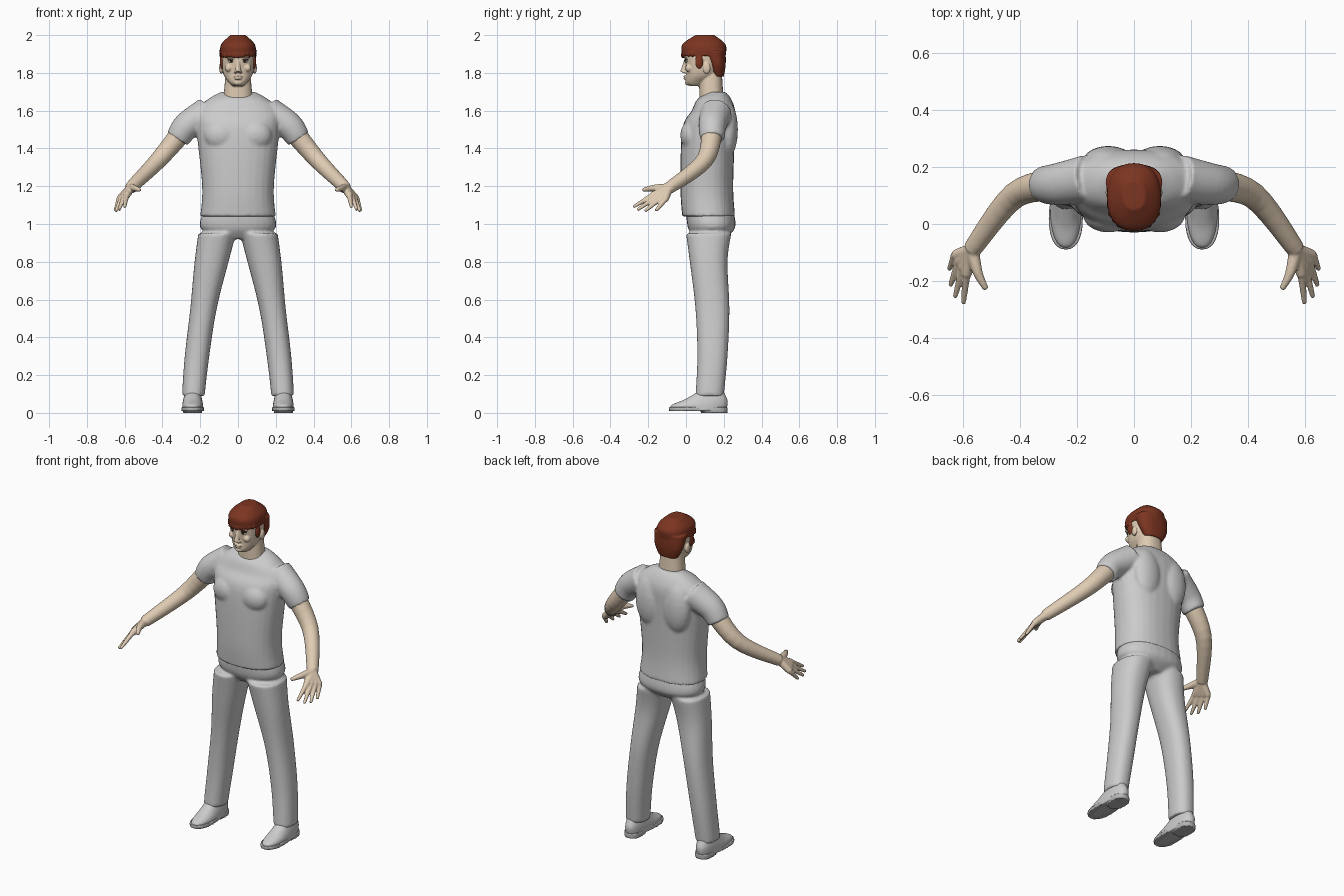
import bpy, bmesh, math, random
from mathutils import Vector, Matrix

random.seed(4)
if "Cube" in bpy.data.objects:
    bpy.data.objects.remove(bpy.data.objects["Cube"], do_unlink=True)

SIDES = 28
SQUARENESS = 2.3


def material(name, *colour):
    made = bpy.data.materials.new(name)
    made.use_nodes = True
    made.diffuse_color = (*colour, 1)
    shader = made.node_tree.nodes["Principled BSDF"]
    shader.inputs["Base Color"].default_value = (*colour, 1)
    shader.inputs["Roughness"].default_value = 0.8
    return made


CLOTH = material("grey cloth", 0.6, 0.6, 0.6)
SOLE = material("shoe sole grey", 0.45, 0.45, 0.45)
SKIN = material("skin", 0.74, 0.6, 0.45)
HAIR = material("auburn hair", 0.2, 0.035, 0.015)
WHITE = material("eye white", 0.7, 0.66, 0.6)
DARK = material("dark iris", 0.03, 0.012, 0.008)


def spline(rows, steps=6):
    """Smooth key rows into a longer run of rows."""
    padded = [rows[0], *rows, rows[-1]]
    smooth_rows = []
    for before, start, end, after in zip(padded, padded[1:], padded[2:], padded[3:]):
        before, start, end, after = map(Vector, (before, start, end, after))
        tangent_in, tangent_out = (end - before) / 2, (after - start) / 2
        for step in range(steps):
            t = step / steps
            ease = t * t * (3 - 2 * t)
            smooth_rows.append(start.lerp(end, ease)
                               + tangent_in * t * (1 - t) ** 2
                               - tangent_out * t * t * (1 - t))
    return smooth_rows + [Vector(rows[-1])]


def skin_rings(bm, rings):
    """Join rings of points into a closed surface."""
    rings = [[bm.verts.new(point) for point in ring] for ring in rings]
    for lower, upper in zip(rings, rings[1:]):
        for k in range(SIDES):
            bm.faces.new((lower[k - 1], lower[k], upper[k], upper[k - 1]))
    bm.faces.new(rings[0])
    bm.faces.new(rings[-1])


def angles():
    return [math.tau * k / SIDES for k in range(SIDES)]


def squared(value):
    return math.copysign(abs(value) ** (2 / SQUARENESS), value)


def stack(bm, rows, centre=lambda z: 0):
    """Level sections from rows of (height, front, back, half width)."""
    rings = []
    for z, front, back, half in spline(rows):
        middle, depth = (front + back) / 2, (back - front) / 2
        rings.append([(centre(z) + half * squared(math.cos(a)),
                       middle + depth * squared(math.sin(a)), z) for a in angles()])
    skin_rings(bm, rings)


def tube(bm, points, thick, thin):
    """Round tapering limb through the points."""
    path = spline(points)
    last = len(path) - 1
    rings = []
    for i, point in enumerate(path):
        along = path[min(i + 1, last)] - path[max(i - 1, 0)]
        across = along.cross(Vector((0, 0, 1))).normalized()
        upward = across.cross(along).normalized()
        radius = thick + (thin - thick) * i / last
        rings.append([point + radius * (across * math.cos(a) + upward * math.sin(a))
                      for a in angles()])
    skin_rings(bm, rings)


def ball(bm, centre, size):
    place = Matrix.Translation(centre) @ Matrix.Diagonal((*size, 1))
    bmesh.ops.create_uvsphere(bm, u_segments=20, v_segments=12, radius=1, matrix=place)


def pair(bm, centre, size):
    x, y, z = centre
    for side in (1, -1):
        ball(bm, (side * x, y, z), size)


def finish(name, bm, colour, voxel=0, softness=2, side=1):
    """Make the object; a voxel size fuses its overlapping pieces."""
    for vert in bm.verts:
        vert.co.x *= side
    bmesh.ops.recalc_face_normals(bm, faces=bm.faces)
    for face in bm.faces:
        face.smooth = True
    mesh = bpy.data.meshes.new(name)
    bm.to_mesh(mesh)
    bm.free()
    mesh.materials.append(colour)
    part = bpy.data.objects.new(name, mesh)
    bpy.context.collection.objects.link(part)
    if voxel:
        fuse = part.modifiers.new("fuse", 'REMESH')
        fuse.mode, fuse.voxel_size, fuse.use_smooth_shade = 'VOXEL', voxel, True
        soften = part.modifiers.new("soften", 'SMOOTH')
        soften.factor, soften.iterations = 0.5, softness


# Shirt: torso, shoulder blades, chest and sleeves
bm = bmesh.new()
stack(bm, [(1.04, -.02, .26, .2), (1.2, -.03, .25, .19), (1.5, -.02, .26, .22),
           (1.6, .03, .26, .22), (1.66, .06, .24, .16), (1.7, .12, .21, .09)])
pair(bm, (.09, .22, 1.5), (.09, .055, .15))
pair(bm, (.09, .03, 1.47), (.09, .06, .08))
for side in (1, -1):
    tube(bm, [(side * .16, .16, 1.59), (side * .27, .14, 1.52), (side * .32, .14, 1.45)],
         .085, .063)
finish("shirt", bm, CLOTH, .009, 4)

# Trousers: hips and two legs that spread towards the floor
bm = bmesh.new()
stack(bm, [(.92, .05, .2, .1), (.98, .01, .26, .2), (1.08, 0, .25, .18)])
for side in (1, -1):
    stack(bm, [(.95, 0, .24, .1), (.8, .02, .22, .09), (.55, .05, .23, .07),
               (.3, .06, .22, .065), (.09, .05, .2, .06)],
          lambda z: side * (.24 - .14 * abs(z) ** 1.5))
finish("trousers", bm, CLOTH, .009, 4)


def foot_centre(z):
    return .24


for label, side in (("left", 1), ("right", -1)):
    # Arm with palm, four fingers and thumb
    bm = bmesh.new()
    wrist = Vector((.57, -.09, 1.19))
    tube(bm, [(.27, .14, 1.52), (.42, .1, 1.34), wrist], .06, .032)
    index_knuckle, little_knuckle = Vector((.59, -.18, 1.15)), Vector((.63, -.11, 1.13))
    index_tip, little_tip = Vector((.6, -.28, 1.09)), Vector((.65, -.16, 1.07))
    reach = Vector((.015, -.02, -.01))
    for finger in range(4):
        spread = finger / 3
        knuckle = index_knuckle.lerp(little_knuckle, spread)
        tip = index_tip.lerp(little_tip, spread) + reach * math.sin(math.pi * spread)
        tube(bm, [wrist, knuckle], .024, .018)
        tube(bm, [knuckle, tip], .015, .008)
    tube(bm, [wrist, (.55, -.17, 1.19), (.52, -.23, 1.18)], .026, .009)
    finish(label + "_arm", bm, SKIN, .005, 2, side)

    # Shoe upper with a sloping instep
    bm = bmesh.new()
    stack(bm, [(.01, -.08, .21, .055), (.04, -.08, .22, .055), (.07, -.01, .22, .05),
               (.11, .06, .2, .04)], foot_centre)
    finish(label + "_shoe", bm, CLOTH, .006, 3, side)

    # Sole with a heel block
    bm = bmesh.new()
    stack(bm, [(.01, -.09, .13, .06), (.03, -.09, .13, .06)], foot_centre)
    stack(bm, [(0, .08, .22, .05), (.03, .08, .22, .05)], foot_centre)
    finish(label + "_sole", bm, SOLE, .005, 1, side)

# Head, neck and facial features
bm = bmesh.new()
stack(bm, [(1.73, .02, .08, .03), (1.75, 0, .11, .05), (1.8, 0, .17, .08),
           (1.9, -.01, .2, .09), (1.95, 0, .19, .08), (1.98, .05, .15, .04)])
stack(bm, [(1.64, .07, .2, .08), (1.8, .07, .19, .065)])
tube(bm, [(0, 0, 1.87), (0, -.015, 1.805)], .008, .016)
pair(bm, (.013, -.01, 1.805), (.008, .012, .008))
brow, cheek, ear = (.035, 0, 1.883), (.05, .016, 1.825), (.09, .11, 1.825)
pair(bm, brow, (.03, .013, .008))
pair(bm, cheek, (.02, .02, .02))
pair(bm, ear, (.01, .02, .03))
upper_lip, lower_lip, chin = (0, 0, 1.781), (0, 0, 1.769), (0, .01, 1.748)
ball(bm, upper_lip, (.026, .014, .006))
ball(bm, lower_lip, (.02, .014, .006))
ball(bm, chin, (.023, .015, .014))
finish("head", bm, SKIN, .004, 2)

# Hair: cap, nape, sideburns, uneven fringe and loose locks
bm = bmesh.new()
stack(bm, [(1.89, -.02, .21, .095), (1.95, -.02, .21, .09), (2, .05, .15, .04)])
stack(bm, [(1.78, .14, .2, .06), (1.84, .12, .21, .09), (1.92, .08, .21, .1)])
pair(bm, (.085, .07, 1.86), (.011, .022, .04))
for lock in range(9):
    turn = math.radians(15 * lock - 60)
    drop = random.uniform(-.006, .004)
    ball(bm, (.088 * math.sin(turn), .085 - .1 * math.cos(turn), 1.9 + drop),
         (.016, .012, .018))
for lock in range(26):
    turn, lift = random.uniform(0, math.tau), random.uniform(.1, 1.2)
    flat = math.cos(lift)
    ball(bm, (.068 * math.cos(turn) * flat, .095 + .088 * math.sin(turn) * flat,
              1.915 + .053 * math.sin(lift)), (.032, .032, .032))
finish("hair", bm, HAIR, .005, 3)

# Eyes, lids and brows
for name, colour, centre, size in (
        ("eyeballs", WHITE, (.036, .004, 1.861), (.016, .01, .007)),
        ("irises", DARK, (.035, -.001, 1.862), (.008, .008, .007)),
        ("eyelids", DARK, (.037, .002, 1.869), (.019, .011, .003)),
        ("eyebrows", HAIR, (.038, -.001, 1.884), (.025, .014, .004))):
    bm = bmesh.new()
    pair(bm, centre, size)
    finish(name, bm, colour)
